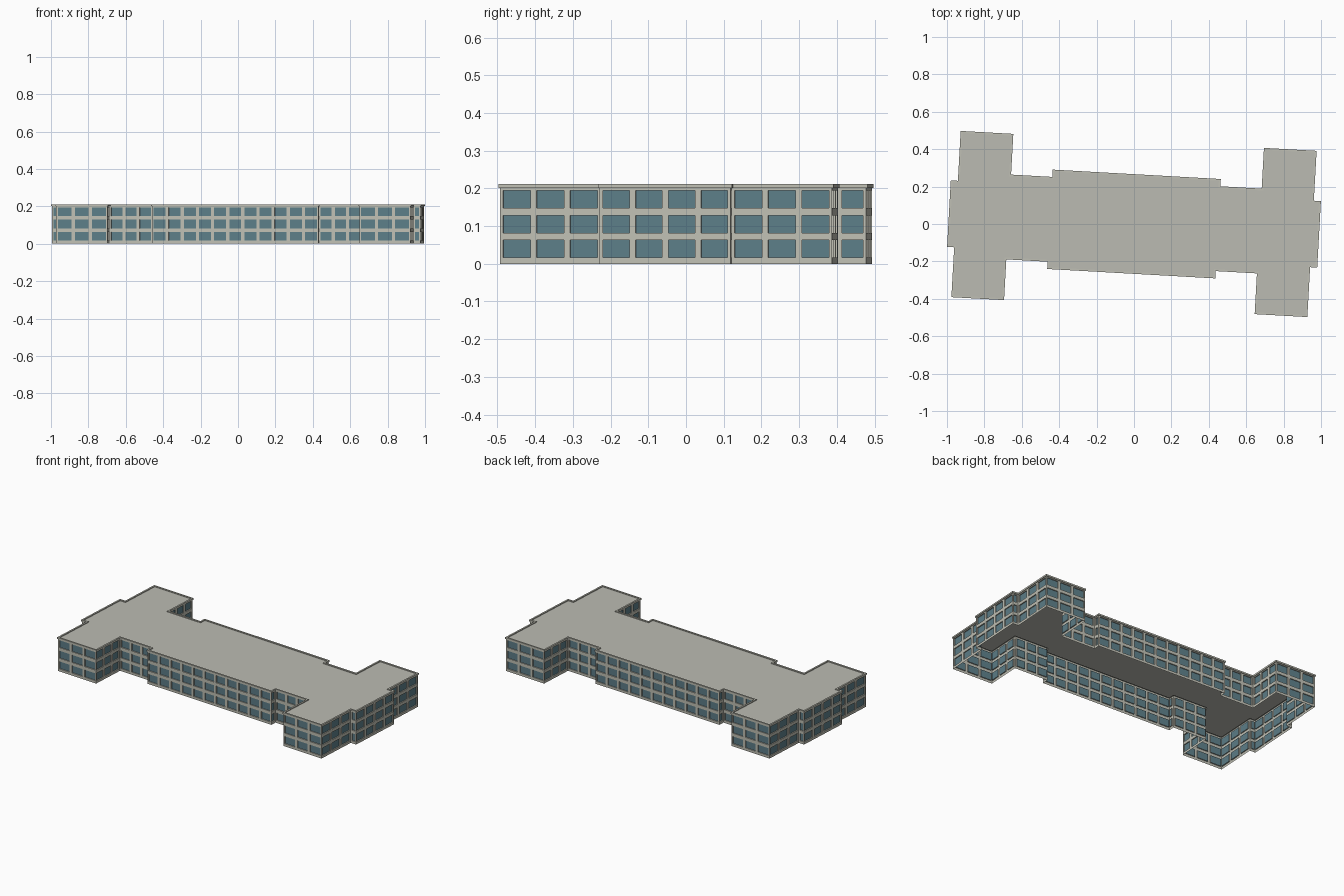
import bpy, bmesh, math
from mathutils import Vector

if "Cube" in bpy.data.objects:
    bpy.data.objects.remove(bpy.data.objects["Cube"], do_unlink=True)


def material(name, rgb, roughness=0.8):
    m = bpy.data.materials.new(name)
    m.use_nodes = True
    m.diffuse_color = (*rgb, 1)
    bsdf = m.node_tree.nodes["Principled BSDF"]
    bsdf.inputs["Base Color"].default_value = (*rgb, 1)
    bsdf.inputs["Roughness"].default_value = roughness
    return m


CONCRETE = material("pale concrete", (0.53, 0.53, 0.46))
GLASS = material("blue grey glass", (0.11, 0.21, 0.25))
ROOFING = material("roof grey", (0.50, 0.50, 0.45))

TURN = math.radians(-3.2)      # the whole block stands slightly askew
WALL_TOP, ROOF_Z, RIM_TOP = 0.201, 0.206, 0.211
STOREY, SILL, GLASS_H = 0.0662, 0.016, 0.0465
BAY, PIER, RECESS = 0.083, 0.0085, 0.006


def make_object(name, bm, *mats):
    bmesh.ops.remove_doubles(bm, verts=bm.verts, dist=1e-5)
    mesh = bpy.data.meshes.new(name)
    bm.to_mesh(mesh)
    bm.free()
    for m in mats:
        mesh.materials.append(m)
    ob = bpy.data.objects.new(name, mesh)
    ob.rotation_euler.z = TURN
    bpy.context.collection.objects.link(ob)
    return ob


# Plan: one quarter, mirrored twice into a counter-clockwise outline
quarter = [(0.987, 0.174), (0.949, 0.174), (0.949, 0.441), (0.675, 0.441),
           (0.675, 0.223), (0.446, 0.223), (0.446, 0.262)]
half = quarter + [(-x, y) for x, y in reversed(quarter)]
plan = [Vector(p) for p in half] + [Vector((-x, -y)) for x, y in half]


def outset(d):
    """Plan outline moved outwards by d, with mitred corners."""
    ring = []
    for i, p in enumerate(plan):
        a = (p - plan[i - 1]).normalized()
        b = (plan[(i + 1) % len(plan)] - p).normalized()
        ring.append(p + d * Vector((a.y + b.y, -a.x - b.x)))
    return ring


# Walls: a grid of piers, bands and recessed panes on every side
walls = bmesh.new()
levels = [0]
for s in range(3):
    levels += [s * STOREY + SILL, s * STOREY + SILL + GLASS_H]
levels.append(WALL_TOP)

for i, a in enumerate(plan):
    b = plan[(i + 1) % len(plan)]
    length = (b - a).length
    along = (b - a) / length
    inward = Vector((-along.y, along.x))
    bays = max(1, round(length / BAY))
    step = length / bays
    stops = [0]
    for k in range(bays):
        stops += [k * step + PIER, (k + 1) * step - PIER]
    stops.append(length)

    def quad(corners, mat=0):
        pts = [a + along * u + inward * d for u, z, d in corners]
        face = walls.faces.new([walls.verts.new((p.x, p.y, c[1]))
                                for p, c in zip(pts, corners)])
        face.material_index = mat

    for m in range(len(stops) - 1):
        for n in range(len(levels) - 1):
            cell = [(stops[m], levels[n]), (stops[m + 1], levels[n]),
                    (stops[m + 1], levels[n + 1]), (stops[m], levels[n + 1])]
            if m % 2 and n % 2:
                quad([(u, z, RECESS) for u, z in cell], 1)
                for j in range(4):
                    p, q = cell[j], cell[(j + 1) % 4]
                    quad([(*p, 0), (*q, 0), (*q, RECESS), (*p, RECESS)])
            else:
                quad([(u, z, 0) for u, z in cell])
make_object("walls_and_windows", walls, CONCRETE, GLASS)

# Roof rim: a profile swept round the outline
rim = bmesh.new()
profile = [(0, WALL_TOP), (0.004, WALL_TOP), (0.004, RIM_TOP),
           (-0.006, RIM_TOP), (-0.006, ROOF_Z)]
rings = [[rim.verts.new((p.x, p.y, z)) for p in outset(d)] for d, z in profile]
count = len(plan)
for low, high in zip(rings, rings[1:]):
    for i in range(count):
        j = (i + 1) % count
        rim.faces.new((low[i], low[j], high[j], high[i]))
make_object("roof_rim", rim, CONCRETE)

# Flat roof deck inside the rim
deck = bmesh.new()
deck.faces.new([deck.verts.new((p.x, p.y, ROOF_Z)) for p in outset(-0.006)])
make_object("roof_deck", deck, ROOFING)
